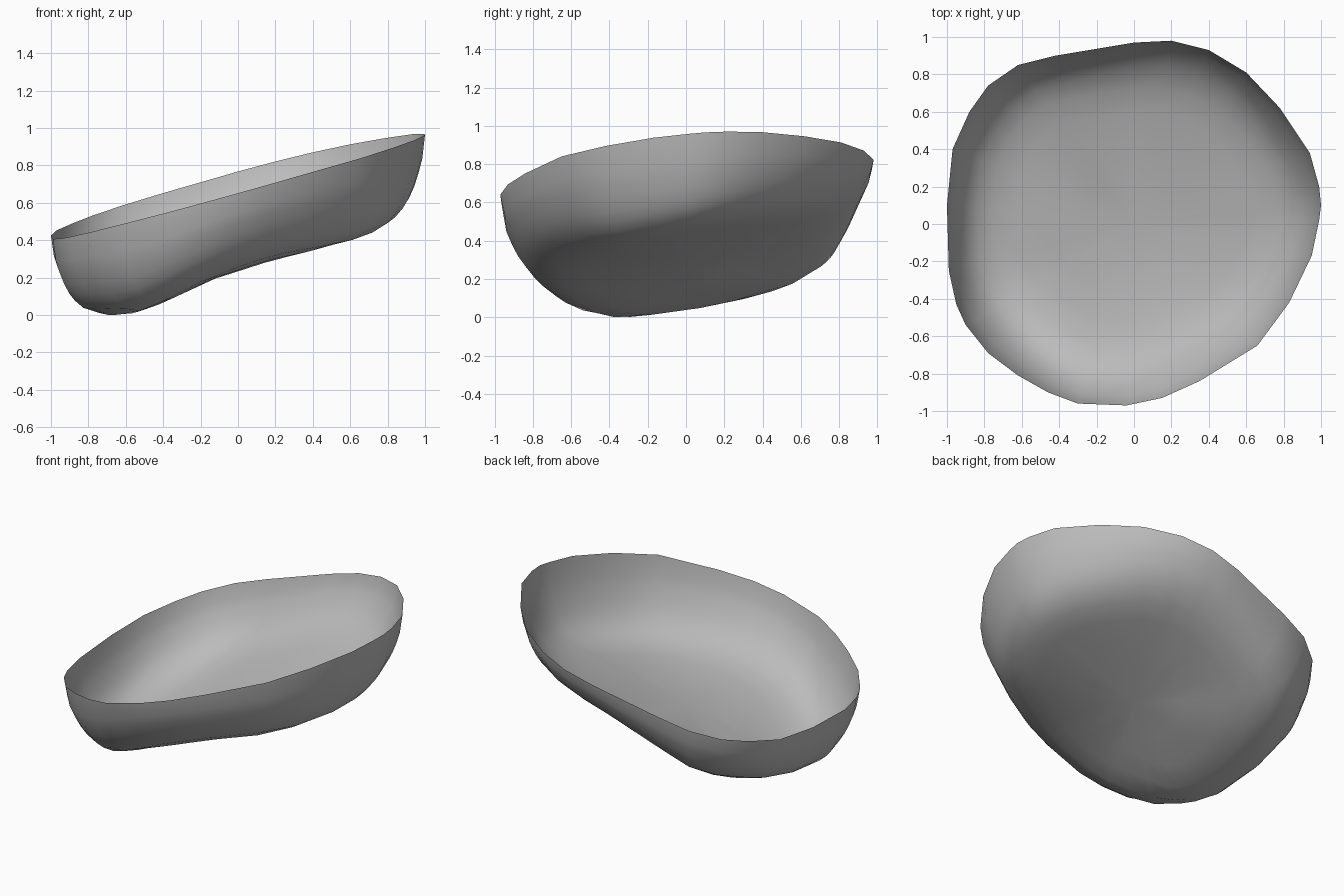
import bpy
import bmesh
import math

cube = bpy.data.objects.get("Cube")
if cube:
    bpy.data.objects.remove(cube, do_unlink=True)

# Rim outline seen from above, counter-clockwise
RIM = [(1, .1), (.99, .2), (.94, .38), (.78, .62), (.6, .81), (.4, .93), (.2, .98),
       (0, .97), (-.42, .9), (-.62, .85), (-.78, .74), (-.88, .6), (-.97, .4),
       (-1, .1), (-.99, -.25), (-.95, -.43), (-.9, -.54), (-.78, -.69),
       (-.62, -.81), (-.46, -.9), (-.3, -.96), (-.04, -.97), (.15, -.93),
       (.35, -.84), (.66, -.65), (.83, -.42), (.95, -.17), (.99, .02)]
# Wall section: inset from the rim, share of the depth
WALL = [(0, 0), (.03, .3), (.07, .47), (.11, .61), (.16, .74), (.21, .83),
        (.28, .92), (.4, 1), (.55, 1), (.7, 1), (.85, 1)]
# Floor height along x
FLOOR = [(-1, 0), (-.7, 0), (-.57, 0), (-.4, .07), (-.12, .2),
         (.2, .3), (.64, .41), (1, .49)]
# Wall width around the bowl, by angle in degrees
WIDTH = [(-180, .52), (-165, .55), (-135, .8), (-90, .75), (-45, .65),
         (0, .5), (45, .55), (135, .55), (180, .52)]


def lookup(table, x):
    for (x0, v0), (x1, v1) in zip(table, table[1:]):
        if x <= x1:
            break
    return v0 + (v1 - v0) * (x - x0) / (x1 - x0)


def floor_z(x, y):
    back = max(y + .3, 0)
    front = max(-y - .3, 0)
    rise = .08 * back + .14 * back ** 2 + .3 * max(x + .6, 0) * front ** 2
    return lookup(FLOOR, x) + rise


def rim_z(x, y):
    return .715 + .27 * x + .06 * y - .02 * x * x


# Shallow tilted bowl, built as rings from the rim to the middle
bm = bmesh.new()
rings = []
for inset, depth in WALL:
    ring = []
    for x, y in RIM:
        width = lookup(WIDTH, math.degrees(math.atan2(y, x)))
        s = 1 - inset * (width + (1 - width) * inset ** 2)
        px, py = x * s, y * s
        z = rim_z(px, py) * (1 - depth) + floor_z(px, py) * depth
        ring.append(bm.verts.new((px, py, z)))
    rings.append(ring)
n = len(RIM)
for upper, lower in zip(rings, rings[1:]):
    for i in range(n):
        j = (i + 1) % n
        bm.faces.new((upper[i], lower[i], lower[j], upper[j]))
middle = bm.verts.new((0, 0, floor_z(0, 0)))
for i in range(n):
    bm.faces.new((rings[-1][i], middle, rings[-1][(i + 1) % n]))

# Soften the floor while leaving the rim and wall alone
soft = [v for ring in rings[7:] for v in ring] + [middle]
bmesh.ops.smooth_vert(bm, verts=soft, factor=.4, use_axis_z=True)

# Stand the bowl on the ground
low = min(v.co.z for v in bm.verts)
bmesh.ops.translate(bm, verts=bm.verts[:], vec=(0, 0, -low))

mesh = bpy.data.meshes.new("tilted_bowl")
bm.to_mesh(mesh)
bm.free()
bowl = bpy.data.objects.new("tilted_bowl", mesh)
bpy.context.collection.objects.link(bowl)
mesh.shade_smooth()

grey = bpy.data.materials.new("plain_grey")
grey.use_nodes = True
colour = (.5, .5, .5, 1)
grey.diffuse_color = colour
grey.node_tree.nodes["Principled BSDF"].inputs["Base Color"].default_value = colour
mesh.materials.append(grey)
